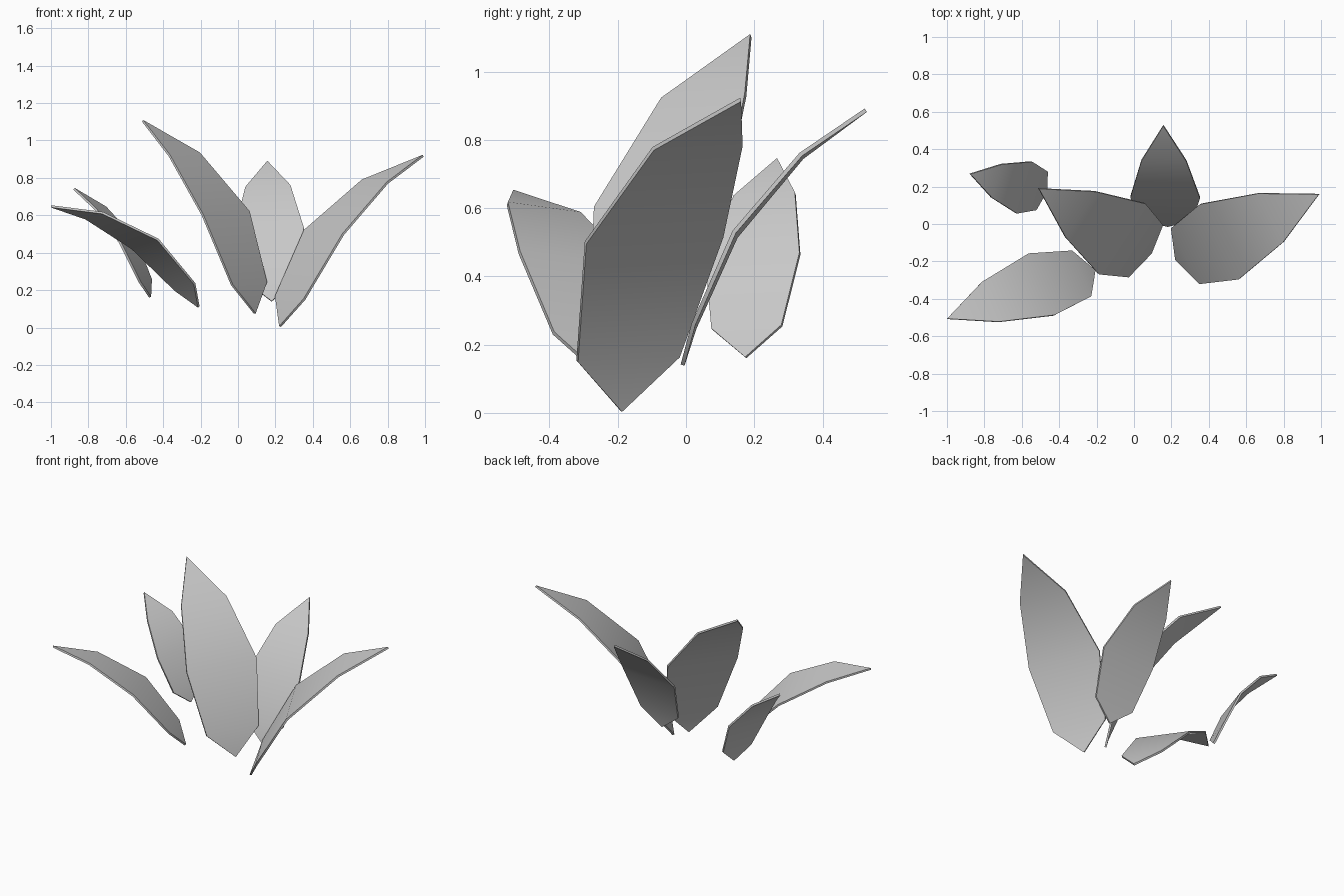
import bpy
from mathutils import Vector

cube = bpy.data.objects.get("Cube")
if cube:
    bpy.data.objects.remove(cube, do_unlink=True)

grey = bpy.data.materials.new("plain grey")
grey.use_nodes = True
colour = (0.58, 0.58, 0.58, 1)
grey.diffuse_color = colour
grey.node_tree.nodes["Principled BSDF"].inputs["Base Color"].default_value = colour

# Shared leaf profile: position along the chord, arch height, half width
ROWS = [(0.122, 0.05, 0.135), (0.436, 0.125, 0.182), (0.762, 0.095, 0.118)]
THICKNESS = 0.012


def make_leaf(name, base, tip, side, broad=1.0, arch=1.0):
    """Arched pointed blade from base to tip, spread along the side direction."""
    base, tip = Vector(base), Vector(tip)
    chord = tip - base
    length = chord.length
    along = chord.normalized()
    across = Vector(side)
    across = (across - along * across.dot(along)).normalized()
    up = across.cross(along)
    if up.z < 0:
        up.negate()

    verts = [base]
    for u, bow, half in ROWS:
        centre = base + chord * u + up * (bow * arch * length)
        for sign in (-1, 1):
            verts.append(centre + across * (sign * half * broad * length))
    verts.append(tip)

    # End triangles joined by a strip of quads
    last = len(verts) - 1
    faces = [(0, 2, 1), (last - 2, last - 1, last)]
    faces += [(i, i + 1, i + 3, i + 2) for i in range(1, last - 2, 2)]

    mesh = bpy.data.meshes.new(name)
    mesh.from_pydata(verts, [], faces)
    mesh.materials.append(grey)
    leaf = bpy.data.objects.new(name, mesh)
    bpy.context.collection.objects.link(leaf)

    # Thin solid blade, smooth along its length with a sharp rim
    solid = leaf.modifiers.new("thickness", "SOLIDIFY")
    solid.thickness = THICKNESS
    solid.offset = 0
    bpy.ops.object.select_all(action="DESELECT")
    leaf.select_set(True)
    bpy.context.view_layer.objects.active = leaf
    bpy.ops.object.modifier_apply(modifier=solid.name)
    bpy.ops.object.shade_smooth_by_angle(angle=0.9)


# Three long leaves
make_leaf("left_leaf", (0.225, -0.19, 0.005), (0.99, 0.16, 0.918), (0.22, -0.39, 0))
make_leaf("tall_centre_leaf", (0.09, -0.155, 0.075), (-0.51, 0.19, 1.105), (0.235, 0.385, 0.04))
make_leaf("right_front_leaf", (-0.21, -0.25, 0.11), (-1, -0.507, 0.648), (-0.155, 0.325, -0.035))

# Two shorter, broader and flatter leaves
make_leaf("back_leaf", (0.18, -0.01, 0.14), (0.157, 0.527, 0.887), (1, -0.04, 0), 1.11, 0.86)
make_leaf("right_back_leaf", (-0.47, 0.175, 0.162), (-0.877, 0.268, 0.742), (0.085, 0.275, 0.01), 1.11, 0.86)
